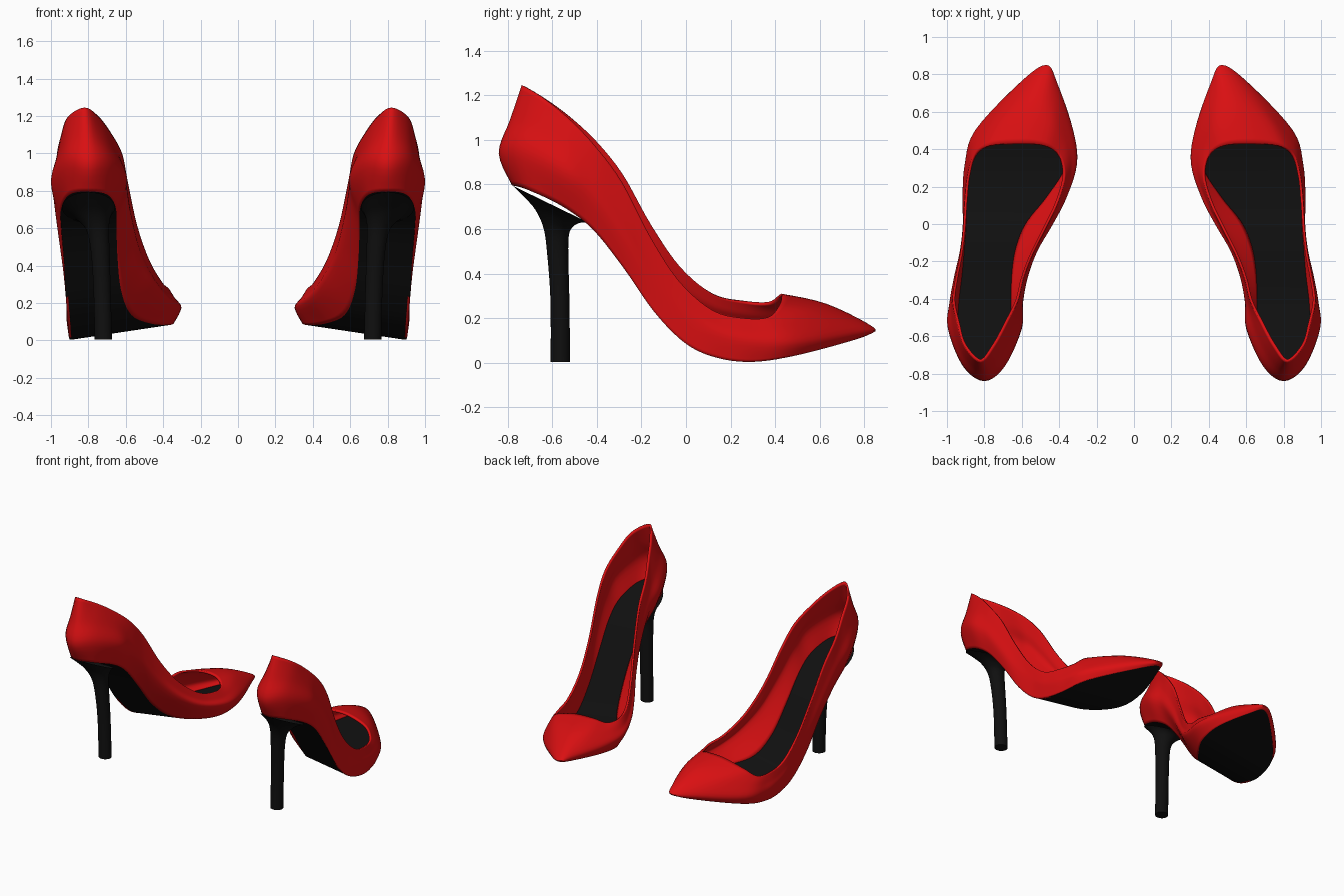
import bpy
import math
from mathutils import Vector

cube = bpy.data.objects.get("Cube")
if cube:
    bpy.data.objects.remove(cube)


def material(name, color, roughness):
    mat = bpy.data.materials.new(name)
    mat.use_nodes = True
    mat.diffuse_color = color
    bsdf = mat.node_tree.nodes["Principled BSDF"]
    bsdf.inputs["Base Color"].default_value = color
    bsdf.inputs["Roughness"].default_value = roughness
    return mat


RED = material("glossy red", (0.7, 0.005, 0.006, 1), 0.4)
BLACK = material("black", (0.005, 0.005, 0.005, 1), 0.6)


def spline(points, steps, closed):
    """Catmull-Rom curve through the points."""
    n = len(points)

    def at(i):
        return points[i % n] if closed else points[max(0, min(n - 1, i))]

    out = []
    for i in range(n if closed else n - 1):
        a, b, c, d = (at(i + k) for k in (-1, 0, 1, 2))
        m0, m1 = (c - a) / 2, (d - b) / 2
        for s in range(steps):
            t = s / steps
            u = 1 - t
            out.append(b * ((1 + 2 * t) * u * u) + m0 * (t * u * u)
                       + c * (t * t * (3 - 2 * t)) - m1 * (t * t * u))
    if not closed:
        out.append(points[-1])
    return out


def ring(stations, steps=5):
    """Closed loop from (y, inner x, outer x, outer z): heel, outer side, toe, inner side."""
    outer, inner = [], []
    for y, xm, xl, z in stations:
        roll = 0.15 * max(0, min(1, (y + 0.7) / 0.6))
        outer.append(Vector((xl, y, z)))
        inner.append(Vector((xm, y, z + roll * (xl - xm))))
    return spline(outer + inner[-2:0:-1], steps, True)


def add_part(name, verts, faces, mat, thickness=0, angle=40):
    mesh = bpy.data.meshes.new(name)
    mesh.from_pydata([tuple(v) for v in verts], [], faces)
    mesh.materials.append(mat)
    obj = bpy.data.objects.new(name, mesh)
    bpy.context.collection.objects.link(obj)
    bpy.ops.object.select_all(action='DESELECT')
    obj.select_set(True)
    bpy.context.view_layer.objects.active = obj
    bpy.ops.object.shade_smooth_by_angle(angle=math.radians(angle))
    if thickness:
        shell = obj.modifiers.new("thickness", 'SOLIDIFY')
        shell.thickness = thickness
        shell.offset = -1
    obj.modifiers.new("pair", 'MIRROR').use_mirror_merge = False
    return obj


def loft(rings):
    """Quads between successive closed rings."""
    n = len(rings[0])
    verts = [v for r in rings for v in r]
    faces = [(k * n + i, k * n + (i + 1) % n, (k + 1) * n + (i + 1) % n, (k + 1) * n + i)
             for k in range(len(rings) - 1) for i in range(n)]
    return verts, faces


def span(loop, facing_up, inset=0):
    """Strip that fills a loop from side to side."""
    n = len(loop)
    verts = []
    for i in range(1, n // 2):
        a, b = loop[i], loop[n - i]
        verts += [a.lerp(b, inset), b.lerp(a, inset)]
    faces = [(2 * i, 2 * i + 1, 2 * i + 3, 2 * i + 2) for i in range(n // 2 - 2)]
    if not inset:
        verts += [loop[0], loop[n // 2]]
        last = len(verts) - 1
        faces += [(last - 1, 1, 0), (last - 3, last - 2, last)]
    if facing_up:
        faces = [f[::-1] for f in faces]
    return verts, faces


# Three guiding loops: sole edge, widest line and opening rim
sole_edge = ring([
    (-.78, .80, .80, .795), (-.72, .70, .90, .78), (-.56, .655, .945, .705),
    (-.42, .65, .945, .60), (-.28, .645, .93, .425), (-.14, .625, .92, .225),
    (0, .57, .91, .085), (.14, .46, .905, .022), (.30, .36, .89, .004),
    (.49, .345, .83, .032), (.73, .415, .61, .095), (.825, .475, .475, .13)])
widest = ring([
    (-.84, .80, .80, .94), (-.76, .69, .915, .95), (-.56, .60, .995, .86),
    (-.42, .595, .985, .75), (-.28, .57, .96, .56), (-.14, .52, .93, .35),
    (0, .44, .915, .20), (.14, .365, .917, .12), (.32, .305, .905, .085),
    (.50, .325, .85, .095), (.74, .41, .625, .14), (.84, .475, .475, .16)])
rim = ring([
    (-.737, .82, .82, 1.245), (-.65, .745, .91, 1.195), (-.53, .68, .945, 1.1),
    (-.41, .62, .97, .975), (-.29, .59, .955, .815), (-.16, .54, .93, .565),
    (-.03, .475, .915, .365), (.12, .405, .905, .235), (.26, .37, .89, .20),
    (.37, .40, .855, .205), (.42, .48, .78, .26), (.43, .62, .62, .305)])

# Upper: each column runs from sole edge to rim, domed over the toe
columns = []
for s, w, r in zip(sole_edge, widest, rim):
    middle = (w + r) / 2
    middle.z += 0.028 * max(0, min(1, (middle.y - 0.3) / 0.25))
    columns.append(spline([s, w, middle, r], 5, False))
rows = [list(row) for row in zip(*columns)]
add_part("upper", *loft(rows), RED, thickness=0.014)

# Outsole and insole
add_part("outsole", *span(sole_edge, False), BLACK)
add_part("insole", *span(rows[1], True, 0.02), BLACK)

# Heel: tilted ellipses (back y, back z, front y, front z, centre x, half width)
SIDES = 28
heel_sections = [
    (-.607, .004, -.52, .004, .72, .046), (-.608, .28, -.523, .28, .727, .046),
    (-.622, .48, -.528, .48, .737, .05), (-.638, .60, -.525, .575, .75, .06),
    (-.675, .685, -.505, .612, .77, .085), (-.73, .748, -.475, .628, .787, .115),
    (-.775, .793, -.44, .63, .80, .142)]
heel_rings = []
for yb, zb, yf, zf, cx, half in heel_sections:
    section = []
    for i in range(SIDES):
        a = 2 * math.pi * i / SIDES
        f = (1 + math.sin(a)) / 2
        section.append(Vector((cx + half * math.cos(a), yb + (yf - yb) * f, zb + (zf - zb) * f)))
    heel_rings.append(section)
lines = [spline(list(line), 4, False) for line in zip(*heel_rings)]
verts, faces = loft([list(row) for row in zip(*lines)])
faces.append(tuple(reversed(range(SIDES))))
add_part("heel", verts, faces, BLACK)
